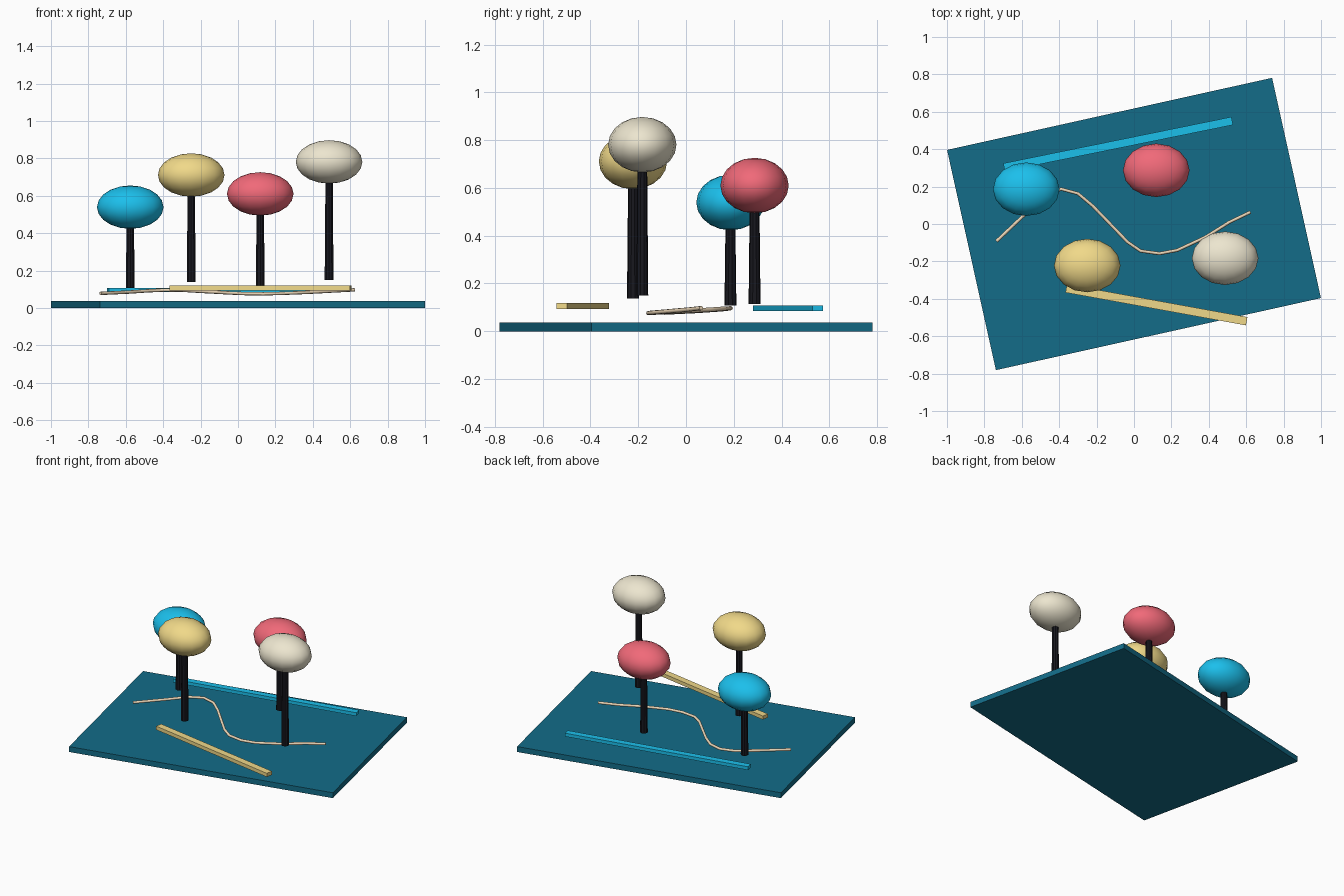
import bpy
from math import radians

if "Cube" in bpy.data.objects:
    bpy.data.objects.remove(bpy.data.objects["Cube"])


def material(name, r, g, b):
    m = bpy.data.materials.new(name)
    m.diffuse_color = (*[(c / 255) ** 2.2 for c in (r, g, b)], 1)
    m.use_nodes = True
    m.node_tree.nodes["Principled BSDF"].inputs["Base Color"].default_value = m.diffuse_color
    return m


TEAL = material("teal", 26, 108, 135)
BLUE = material("blue", 33, 190, 235)
YELLOW = material("yellow", 240, 216, 136)
RED = material("red", 240, 105, 120)
CREAM = material("cream", 236, 229, 206)
SAND = material("sand", 236, 214, 182)
BLACK = material("black", 30, 30, 36)


def finish(name, mat):
    ob = bpy.context.object
    ob.name = name
    ob.data.materials.append(mat)
    return ob


def box(name, x, y, z0, z1, length, width, angle, mat):
    bpy.ops.mesh.primitive_cube_add(size=1, location=(x, y, (z0 + z1) / 2),
                                    rotation=(0, 0, radians(angle)))
    ob = finish(name, mat)
    ob.scale = (length, width, z1 - z0)


def tree(name, x, y, bottom, crown_z, mat):
    top = crown_z - 0.04
    bpy.ops.mesh.primitive_cone_add(vertices=10, radius1=0.025, radius2=0.020,
                                    depth=top - bottom,
                                    location=(x, y, (top + bottom) / 2))
    finish(name + "_trunk", BLACK)
    bpy.ops.mesh.primitive_uv_sphere_add(segments=16, ring_count=10, radius=1,
                                         location=(x, y, crown_z))
    crown = finish(name + "_crown", mat)
    crown.scale = (0.178, 0.143, 0.116)
    bpy.ops.object.shade_smooth()


# Base board and the two floating bars
box("base_board", 0, 0, 0, 0.037, 1.78, 1.206, 12.5, TEAL)
box("blue_bar", -0.085, 0.427, 0.085, 0.108, 1.245, 0.044, 11.5, BLUE)
box("yellow_bar", 0.12, -0.432, 0.094, 0.119, 0.981, 0.045, -10.3, YELLOW)

# Trees
tree("blue_tree", -0.576, 0.186, 0.108, 0.539, BLUE)
tree("yellow_tree", -0.25, -0.222, 0.138, 0.711, YELLOW)
tree("red_tree", 0.119, 0.287, 0.115, 0.610, RED)
tree("cream_tree", 0.487, -0.183, 0.149, 0.781, CREAM)

# Winding path
points = [(-0.735, -0.092, 0.078), (-0.585, 0.05, 0.085), (-0.48, 0.15, 0.092),
          (-0.39, 0.187, 0.096), (-0.30, 0.163, 0.095), (-0.22, 0.096, 0.090),
          (-0.035, -0.096, 0.080), (0.035, -0.144, 0.077), (0.136, -0.158, 0.076),
          (0.232, -0.14, 0.078), (0.382, -0.07, 0.084), (0.51, 0.01, 0.091),
          (0.623, 0.064, 0.097)]
curve = bpy.data.curves.new("winding_path", "CURVE")
curve.dimensions = "3D"
curve.bevel_depth = 0.009
curve.bevel_resolution = 2
curve.use_fill_caps = True
spline = curve.splines.new("POLY")
spline.points.add(len(points) - 1)
for p, co in zip(spline.points, points):
    p.co = (*co, 1)
curve.materials.append(SAND)
bpy.context.collection.objects.link(bpy.data.objects.new("winding_path", curve))
